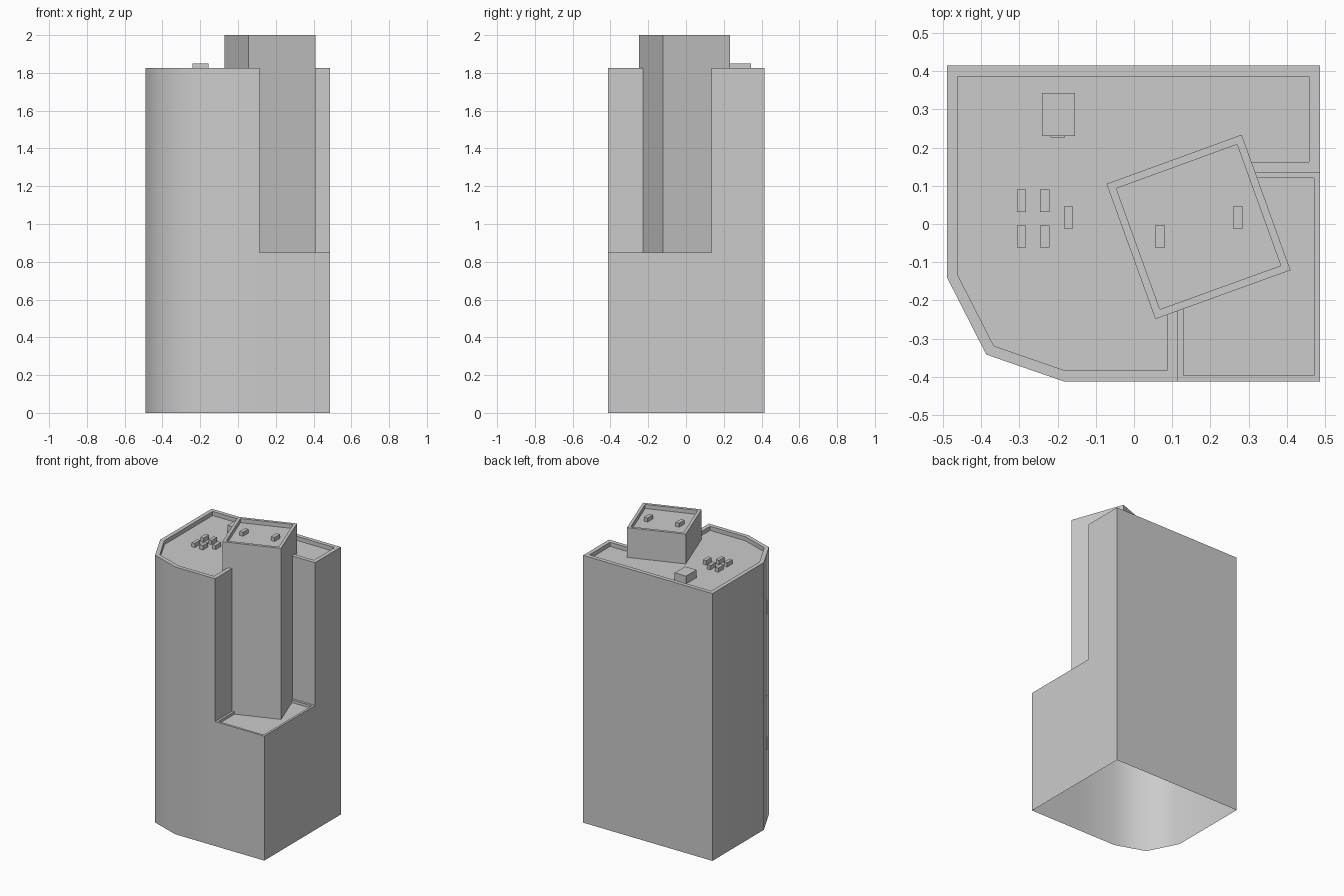
import bpy, bmesh, math
from mathutils import Vector

cube = bpy.data.objects.get("Cube")
if cube:
    bpy.data.objects.remove(cube, do_unlink=True)

grey = bpy.data.materials.new("concrete_grey")
grey.use_nodes = True
COLOR = (0.6, 0.6, 0.6, 1)
grey.diffuse_color = COLOR
grey.node_tree.nodes["Principled BSDF"].inputs["Base Color"].default_value = COLOR


def inset(points, width):
    """Move every side of a counter-clockwise outline inward by width."""
    result = []
    for i, p in enumerate(points):
        a, b, c = Vector(points[i - 1]), Vector(p), Vector(points[(i + 1) % len(points)])
        d1, d2 = (b - a).normalized(), (c - b).normalized()
        n1, n2 = Vector((-d1.y, d1.x)), Vector((-d2.y, d2.x))
        result.append(tuple(b + (n1 + n2) * width / (1 + n1.dot(n2))))
    return result


def bridge(bm, low, z_low, high, z_high):
    """Close a band of faces between two outlines."""
    a = [bm.verts.new((x, y, z_low)) for x, y in low]
    b = [bm.verts.new((x, y, z_high)) for x, y in high]
    for i in range(len(a)):
        j = (i + 1) % len(a)
        bm.faces.new((a[i], a[j], b[j], b[i]))


def parapet_roof(bm, outline, top, width, depth):
    """Rim, inner parapet wall and sunken roof deck."""
    inner = inset(outline, width)
    bridge(bm, outline, top, inner, top)
    bridge(bm, inner, top, inner, top - depth)
    bm.faces.new([bm.verts.new((x, y, top - depth)) for x, y in inner])


def finish(name, bm):
    bmesh.ops.remove_doubles(bm, verts=bm.verts, dist=0.0001)
    mesh = bpy.data.meshes.new(name)
    bm.to_mesh(mesh)
    bm.free()
    obj = bpy.data.objects.new(name, mesh)
    bpy.context.collection.objects.link(obj)
    mesh.materials.append(grey)
    bpy.ops.object.select_all(action="DESELECT")
    obj.select_set(True)
    bpy.context.view_layer.objects.active = obj
    bpy.ops.object.shade_smooth_by_angle(angle=math.radians(50))
    return obj


def box(name, x, y, z, sx, sy, sz):
    bm = bmesh.new()
    rect = [(x - sx / 2, y - sy / 2), (x + sx / 2, y - sy / 2),
            (x + sx / 2, y + sy / 2), (x - sx / 2, y + sy / 2)]
    bridge(bm, rect, z, rect, z + sz)
    bm.faces.new([bm.verts.new((px, py, z + sz)) for px, py in rect])
    return finish(name, bm)


# Main block: open at the bottom, with a notch above the terrace
TERRACE, ROOF, TOP = 0.85, 1.825, 2.0
ROOF_DECK, TOWER_DECK = ROOF - 0.028, TOP - 0.028
west_side = [(0.487, 0.415), (-0.49, 0.415), (-0.49, -0.14),
             (-0.387, -0.342), (-0.185, -0.412), (0.115, -0.412)]
corner, notch, east = (0.487, -0.412), (0.115, 0.135), (0.487, 0.135)
footprint = west_side + [corner, east]
upper = west_side + [notch, east]
terrace = [west_side[-1], corner, east, notch]

bm = bmesh.new()
bridge(bm, footprint, 0, footprint, TERRACE)
bridge(bm, upper, TERRACE, upper, ROOF)
parapet_roof(bm, upper, ROOF, 0.028, 0.028)
parapet_roof(bm, terrace, TERRACE, 0.015, 0.018)
finish("main_block", bm)

# Turned tower standing in the notch
tower = [(-0.072, 0.105), (0.056, -0.249), (0.41, -0.121), (0.282, 0.234)]
bm = bmesh.new()
bridge(bm, tower, TERRACE - 0.018, tower, TOP)
parapet_roof(bm, tower, TOP, 0.02, 0.028)
finish("tower", bm)

# Roof hut with door plate
box("roof_hut", -0.198, 0.287, ROOF_DECK, 0.086, 0.113, 0.053)
box("hut_door", -0.2, 0.229, ROOF_DECK, 0.038, 0.005, 0.034)

# Ventilation units
for x in (-0.295, -0.234):
    for y in (0.061, -0.033):
        box("roof_vent", x, y, ROOF_DECK, 0.024, 0.058, 0.029)
box("roof_vent", -0.172, 0.017, ROOF_DECK, 0.024, 0.058, 0.029)
for x, y in ((0.068, -0.033), (0.272, 0.017)):
    box("tower_vent", x, y, TOWER_DECK, 0.026, 0.058, 0.027)
